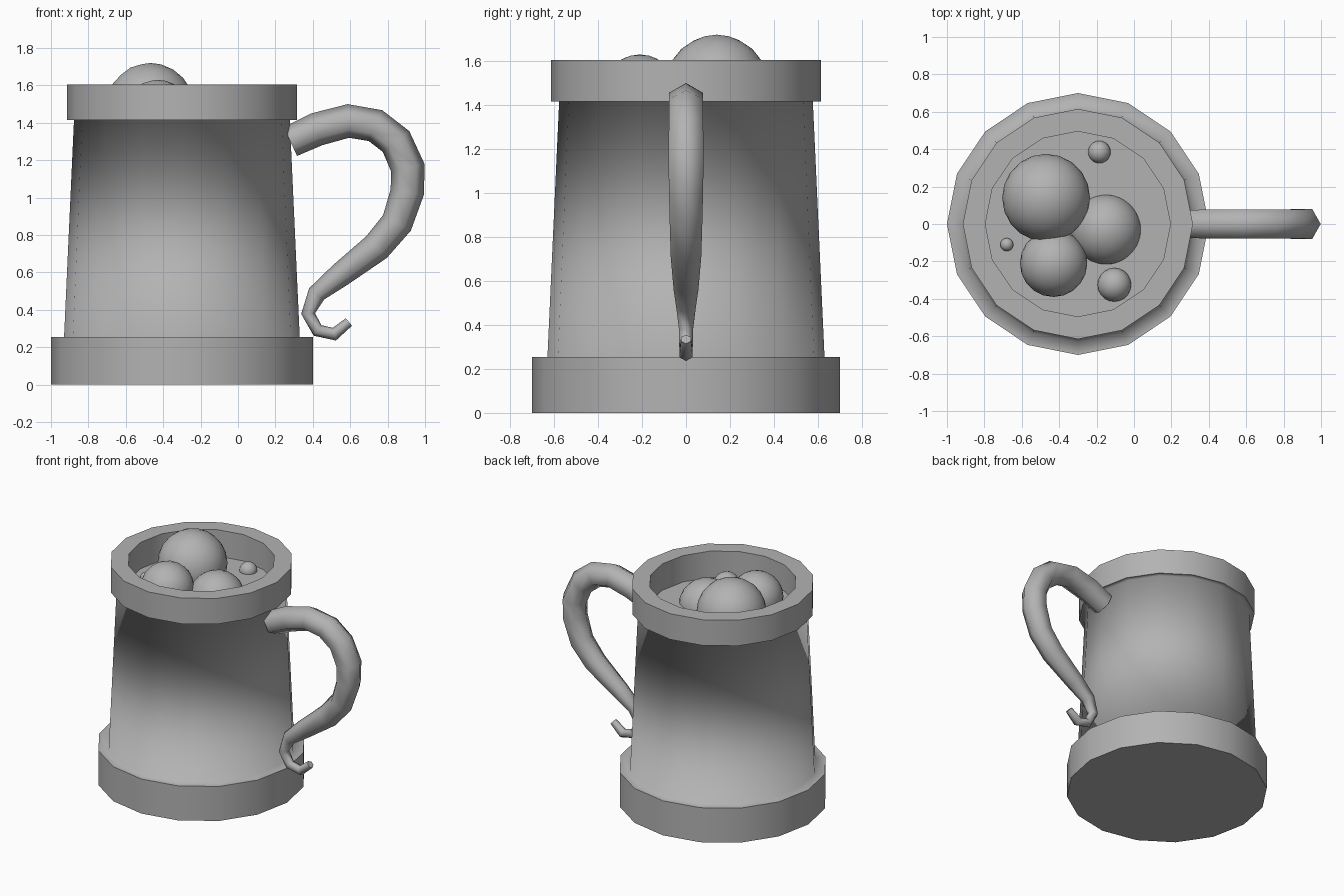
import bpy, bmesh, math
from mathutils import Vector

cube = bpy.data.objects.get("Cube")
if cube:
    bpy.data.objects.remove(cube, do_unlink=True)

CENTRE_X = -0.3
SIDES = 16

grey = bpy.data.materials.new("plain grey")
grey.use_nodes = True
grey.diffuse_color = (0.45, 0.45, 0.45, 1)
grey.node_tree.nodes["Principled BSDF"].inputs["Base Color"].default_value = grey.diffuse_color


def finish(name, bm, location=(0, 0, 0)):
    """Turn a bmesh into a smooth shaded object."""
    for f in bm.faces:
        f.smooth = True
    mesh = bpy.data.meshes.new(name)
    bm.to_mesh(mesh)
    bm.free()
    mesh.materials.append(grey)
    obj = bpy.data.objects.new(name, mesh)
    obj.location = location
    bpy.context.collection.objects.link(obj)
    return obj


def bridge(bm, rings):
    for a, b in zip(rings, rings[1:]):
        n = len(a)
        for i in range(n):
            j = (i + 1) % n
            bm.faces.new((a[i], a[j], b[j], b[i]))


# Tankard: foot, tapered wall, rim and inside, lathed from one profile
profile = [(0.70, 0), (0.70, 0.255), (0.63, 0.255), (0.577, 1.415),
           (0.615, 1.415), (0.615, 1.605), (0.495, 1.605), (0.495, 1.41)]
bm = bmesh.new()
rings = []
for r, z in profile:
    angles = [math.tau * i / SIDES for i in range(SIDES)]
    rings.append([bm.verts.new((r * math.cos(a), r * math.sin(a), z)) for a in angles])
bridge(bm, rings)
bm.faces.new(list(reversed(rings[0])))
bm.faces.new(rings[-1])
bmesh.ops.recalc_face_normals(bm, faces=bm.faces)
# Corners stay sharp, except where the wall blends into the foot and rim
blended = set(rings[2] + rings[3])
for e in bm.edges:
    e.smooth = e.calc_face_angle(0) < math.radians(35) or all(v in blended for v in e.verts)
finish("tankard", bm, (CENTRE_X, 0, 0))

# Handle: six-sided tapering tube along a hooked path (x, z, radius)
path = [(0.28, 1.30, 0.085), (0.42, 1.365, 0.09), (0.59, 1.41, 0.09),
        (0.735, 1.385, 0.09), (0.845, 1.30, 0.09), (0.908, 1.16, 0.092),
        (0.905, 1.03, 0.09), (0.85, 0.865, 0.085), (0.74, 0.735, 0.08),
        (0.545, 0.585, 0.065), (0.42, 0.485, 0.05), (0.375, 0.38, 0.037),
        (0.425, 0.29, 0.035), (0.515, 0.27, 0.035), (0.593, 0.335, 0.026)]
bm = bmesh.new()
points = [Vector((x, 0, z)) for x, z, r in path]
side = Vector((0, 1, 0))
rings = []
for i, p in enumerate(points):
    before = (p - points[i - 1]).normalized() if i else Vector()
    after = (points[i + 1] - p).normalized() if i + 1 < len(points) else Vector()
    out = (before + after).normalized().cross(side)
    r = path[i][2]
    rings.append([bm.verts.new(p + r * (math.cos(a) * out + math.sin(a) * side))
                  for a in (math.tau * k / 6 for k in range(6))])
bridge(bm, rings)
caps = [bm.faces.new(rings[0]), bm.faces.new(rings[-1])]
bmesh.ops.recalc_face_normals(bm, faces=bm.faces)
for cap in caps:
    for e in cap.edges:
        e.smooth = False
finish("handle", bm)

# Bubbles floating on the drink (x, y, z, radius)
bubbles = [(-0.47, 0.14, 1.485, 0.235), (-0.43, -0.21, 1.45, 0.18),
           (-0.15, -0.03, 1.38, 0.19), (-0.105, -0.325, 1.41, 0.09),
           (-0.185, 0.385, 1.415, 0.06), (-0.68, -0.11, 1.42, 0.035)]
for i, (x, y, z, r) in enumerate(bubbles, 1):
    bm = bmesh.new()
    bmesh.ops.create_icosphere(bm, subdivisions=3, radius=r)
    finish(f"bubble_{i}", bm, (x, y, z))
